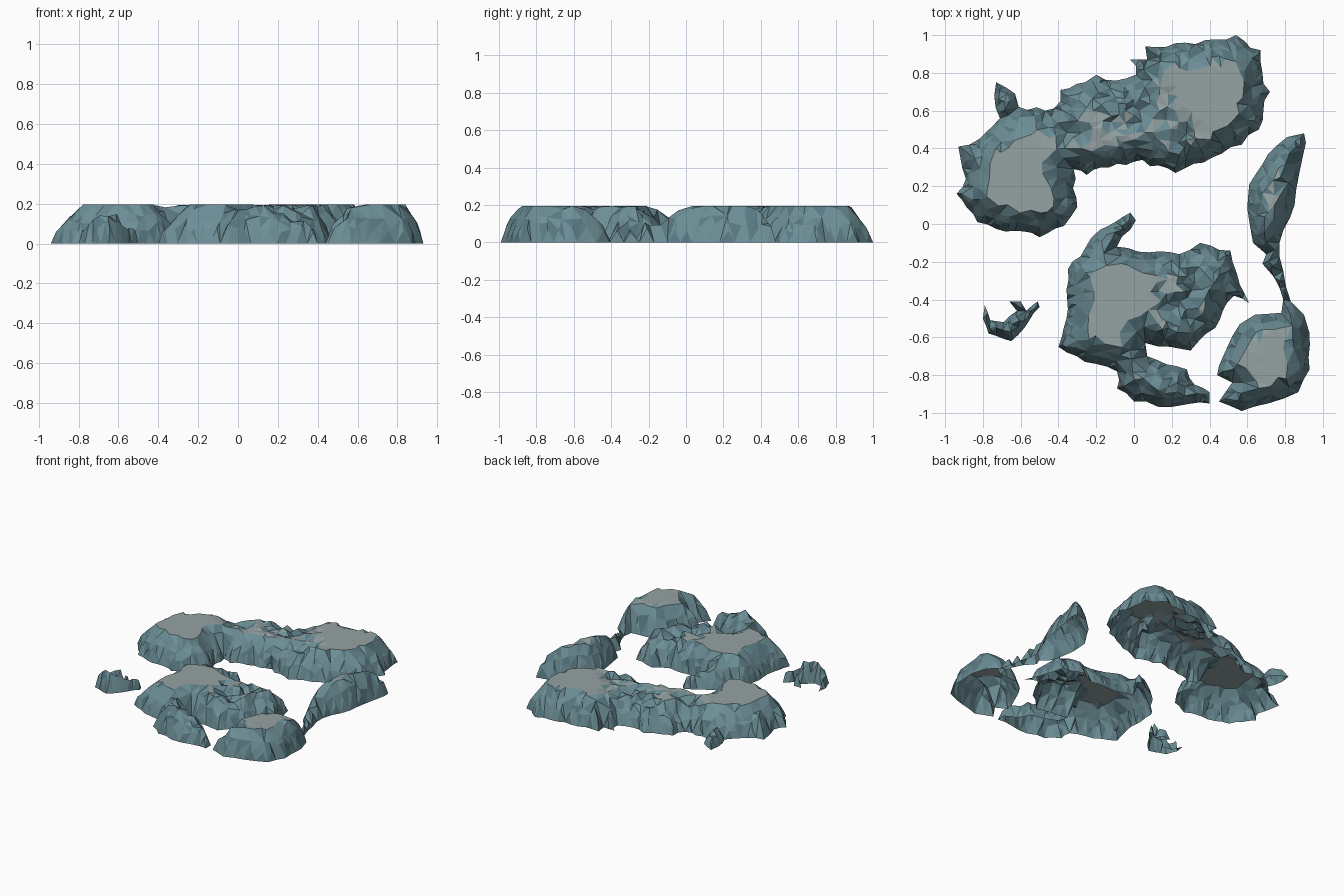
import bpy, bmesh, random
from mathutils import Vector, noise
from mathutils.geometry import delaunay_2d_cdt

if "Cube" in bpy.data.objects:
    bpy.data.objects.remove(bpy.data.objects["Cube"])

random.seed(7)
TOP = 0.195

# Base outlines of the four rocks, clockwise (x, y) pairs
BACK = [.06,.94, .27,.96, .54,1.0, .67,.92, .68,.80, .72,.70, .66,.50, .57,.42, .41,.35,
        .32,.32, .22,.27, .13,.31, 0,.33, -.13,.30, -.25,.26, -.32,.29, -.30,.09, -.37,-.01,
        -.50,-.07, -.68,-.04, -.83,.01, -.94,.16, -.89,.24, -.93,.41, -.82,.45, -.71,.56,
        -.74,.68, -.73,.75, -.63,.69, -.61,.62, -.47,.60, -.39,.65, -.39,.71, -.26,.75,
        -.20,.79, -.09,.76, .01,.79, -.02,.87, .07,.87]
MIDDLE = [-.02,.06, .01,.02, -.09,-.12, .08,-.15, .24,-.16, .35,-.10, .51,-.14, .56,-.32,
          .61,-.42, .53,-.38, .43,-.55, .30,-.67, .19,-.65, .06,-.63, .07,-.70, .28,-.77,
          .32,-.85, .40,-.89, .40,-.95, .19,-.97, 0,-.94, -.09,-.87, -.09,-.78, -.26,-.73,
          -.40,-.65, -.35,-.45, -.35,-.24, -.26,-.13, -.18,-.03, -.10,.01]
RIGHT = [.90,.48, .91,.43, .89,.34, .85,.10, .77,-.10, .77,-.17, .83,-.41, .90,-.48, .93,-.58,
         .93,-.77, .87,-.89, .71,-.95, .57,-.99, .45,-.94, .52,-.84, .44,-.80, .45,-.75,
         .49,-.66, .56,-.53, .64,-.48, .78,-.47, .79,-.40, .74,-.28, .68,-.21, .70,-.16,
         .63,-.10, .60,.08, .61,.21, .71,.37, .81,.46]
SMALL = [-.79,-.43, -.76,-.51, -.69,-.52, -.62,-.46, -.66,-.41, -.60,-.41, -.57,-.46,
         -.51,-.41, -.50,-.44, -.58,-.55, -.65,-.62, -.77,-.58, -.80,-.50]

# Rough, lower zones: x, y, radius, depth
DIPS = [(.22,.46,.15,.05), (-.38,.55,.17,.06), (-.05,.62,.2,.045), (.35,-.40,.28,.055),
        (.12,-.84,.2,.035), (.55,-.8,.11,.05), (-.05,-.04,.14,.02),
        (.75,-.26,.15,.02), (-.66,.6,.14,.04), (-.12,.42,.2,.015), (.1,.7,.1,.04)]


def material(name, col):
    m = bpy.data.materials.new(name)
    m.diffuse_color = (*col, 1)
    m.use_nodes = True
    m.node_tree.nodes["Principled BSDF"].inputs["Base Color"].default_value = m.diffuse_color
    return m


SIDE = material("rock_side", (.15, .27, .305))
DARK = material("rock_dark", (.10, .19, .225))
FLAT = material("rock_top", (.30, .36, .36))


def dip(p):
    return max(d * min(1, 1.6 * max(0, 1 - (p - Vector((x, y))).length / r))
               for x, y, r, d in DIPS)


def edges(ring):
    return zip(ring, ring[1:] + ring[:1])


def outward(a, b):
    return Vector((a.y - b.y, b.x - a.x)).normalized()


def edge_dist(p, ring):
    best = 9
    for a, b in edges(ring):
        t = max(0, min(1, (p - a).dot(b - a) / (b - a).length_squared))
        best = min(best, (a.lerp(b, t) - p).length)
    return best


def inside(p, ring):
    hit = False
    for a, b in edges(ring):
        if (a.y > p.y) != (b.y > p.y) and p.x < a.x + (p.y - a.y) * (b.x - a.x) / (b.y - a.y):
            hit = not hit
    return hit


def rock(name, flat, step, rough, slope):
    corners = [Vector(c) for c in zip(flat[::2], flat[1::2])]
    # Jagged foot line
    ring = []
    for a, b in edges(corners):
        n = max(1, round((b - a).length / step))
        ring += [a] + [a.lerp(b, i / n) + outward(a, b) * random.uniform(-.018, .012) * rough
                       for i in range(1, n)]
    # Points on the slopes, the rim, then the rough ground and the plateaus
    pts = list(ring)

    def add(p, gap, margin):
        if min((p - q).length for q in pts) > gap and inside(p, ring) \
                and edge_dist(p, ring) > margin:
            pts.append(p)

    for d, gap in ((.13, .03), (.085, .028), (.045, .026), (.025, .02), (.014, .015)):
        for a, b in edges(ring):
            p = a.lerp(b, random.uniform(.35, .65))
            add(p - outward(a, b) * d * random.uniform(.85, 1.15), gap, d * .75)
    for i in range(45 * 45):
        p = Vector((i // 45 - 22, i % 45 - 22)) * .045
        p += Vector((random.uniform(-.016, .016), random.uniform(-.016, .016)))
        add(p, .028 if dip(p) > .01 else .045, .03)
    co, _, faces, *_ = delaunay_2d_cdt(pts, [], [list(range(len(ring)))], 1, 1e-5)

    # Lift by the distance from the foot line
    bm = bmesh.new()
    verts = []
    for p in co:
        d = edge_dist(p, ring)
        width = slope * (1 + .4 * noise.noise((p.x * 4, p.y * 4, 3)))
        z = TOP * min(1, d / width) ** .6
        z *= 1 - random.uniform(0, 1.3) * dip(p) / TOP
        if d < width:
            z *= random.uniform(1 - .2 * rough, 1)
        verts.append(bm.verts.new((p.x, p.y, z if d > 1e-4 else 0)))
    for f in faces:
        bm.faces.new([verts[i] for i in f])
    bm.normal_update()
    for f in bm.faces:
        if f.normal.z < 0:
            f.normal_flip()
        f.material_index = 2 if f.normal.z > .96 and f.calc_center_median().z > .16 \
            else int(random.random() < .25)
    me = bpy.data.meshes.new(name)
    bm.to_mesh(me)
    bm.free()
    for m in (SIDE, DARK, FLAT):
        me.materials.append(m)
    bpy.context.collection.objects.link(bpy.data.objects.new(name, me))


rock("back_rock", BACK, .05, 1, .10)
rock("middle_rock", MIDDLE, .055, .8, .095)
rock("right_rock", RIGHT, .075, .4, .085)
rock("small_rock", SMALL, .05, .4, .07)
